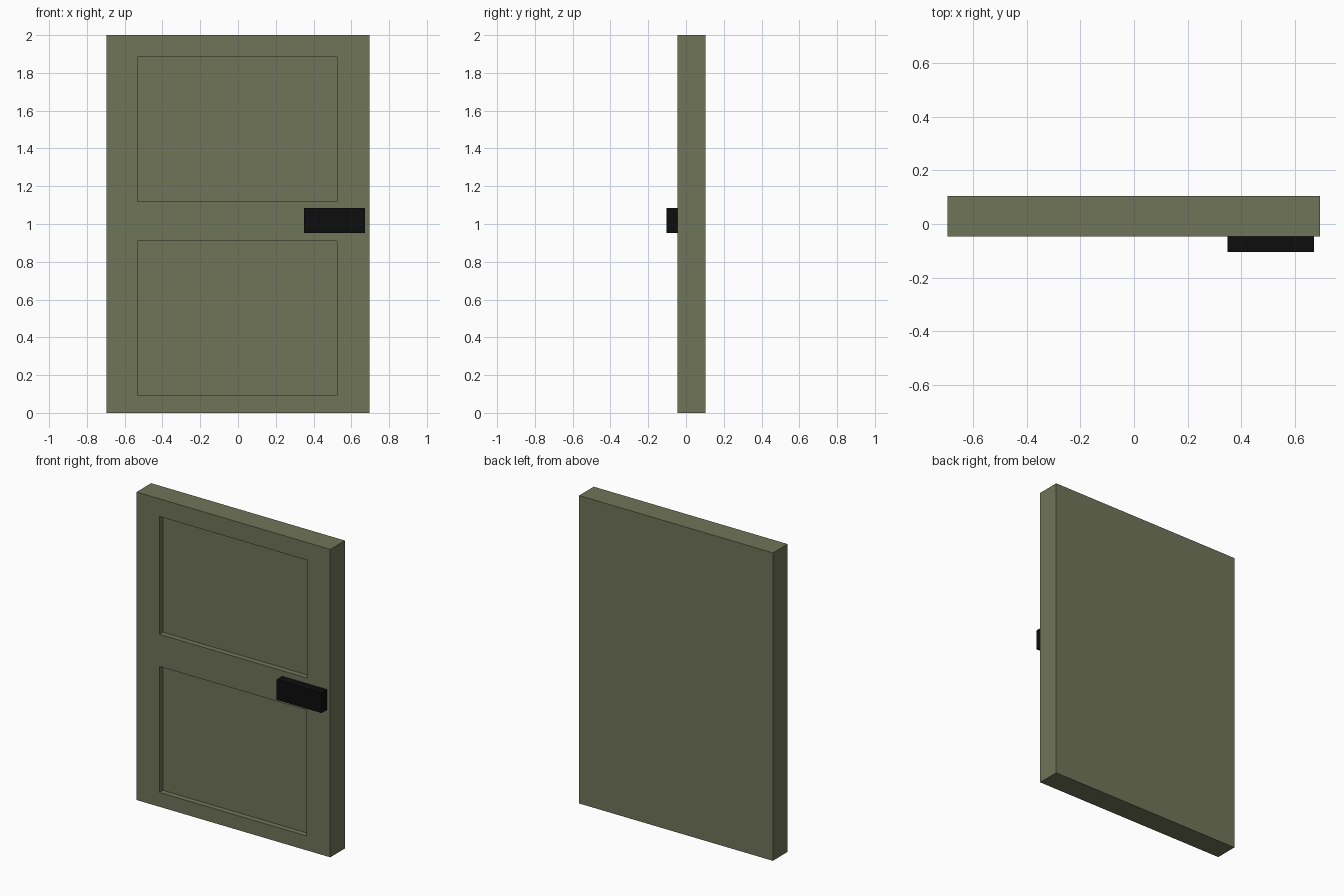
import bpy
from mathutils import Vector

if "Cube" in bpy.data.objects:
    bpy.data.objects.remove(bpy.data.objects["Cube"])


def material(name, rgb):
    mat = bpy.data.materials.new(name)
    mat.diffuse_color = (*rgb, 1)
    mat.use_nodes = True
    mat.node_tree.nodes["Principled BSDF"].inputs["Base Color"].default_value = mat.diffuse_color
    return mat


def box(name, lo, hi, mat=None):
    """Axis-aligned box between two corners."""
    lo, hi = Vector(lo), Vector(hi)
    bpy.ops.mesh.primitive_cube_add(size=1, location=(lo + hi) / 2)
    ob = bpy.context.object
    ob.name = name
    ob.scale = hi - lo
    bpy.ops.object.transform_apply(location=False, rotation=False, scale=True)
    if mat:
        ob.data.materials.append(mat)
    return ob


olive = material("olive_paint", (0.162, 0.178, 0.098))
black = material("black_metal", (0.004, 0.004, 0.004))

FRONT, BACK = -0.046, 0.104
RECESS = 0.036

# Door slab
door = box("door_slab", (-0.697, FRONT, 0), (0.695, BACK, 2), olive)

# Two recessed panels cut into the front
panels = {
    "upper": (-0.533, 0.528, 1.12, 1.885),
    "lower": (-0.533, 0.525, 0.093, 0.911),
}
for name, (x0, x1, z0, z1) in panels.items():
    cutter = box(name + "_panel_cutter", (x0, FRONT - 0.1, z0),
                 (x1, FRONT + RECESS, z1), olive)
    mod = door.modifiers.new(name + "_panel", 'BOOLEAN')
    mod.operation = 'DIFFERENCE'
    mod.solver = 'EXACT'
    mod.object = cutter
    bpy.context.view_layer.objects.active = door
    bpy.ops.object.modifier_apply(modifier=mod.name)
    bpy.data.objects.remove(cutter, do_unlink=True)

# Block handle on the front
box("handle", (0.349, -0.104, 0.953), (0.673, FRONT, 1.084), black)
